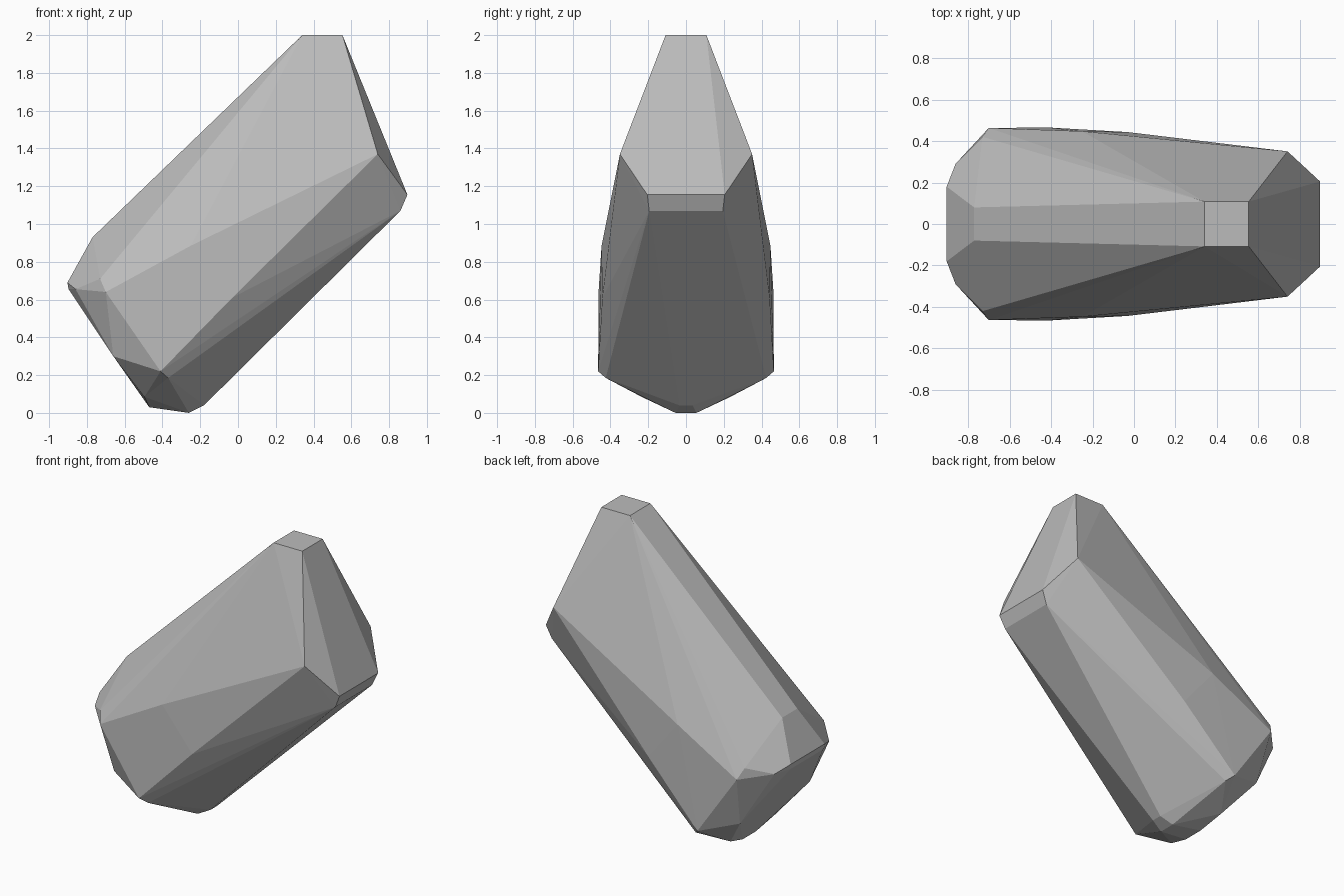
import bpy
import bmesh

# Remove the default cube
cube = bpy.data.objects.get("Cube")
if cube:
    bpy.data.objects.remove(cube, do_unlink=True)

# Stone colour
GREY = (0.5, 0.5, 0.5, 1.0)
stone = bpy.data.materials.new("stone_grey")
stone.use_nodes = True
stone.diffuse_color = GREY
shader = next(n for n in stone.node_tree.nodes if n.type == "BSDF_PRINCIPLED")
shader.inputs["Base Color"].default_value = GREY
shader.inputs["Roughness"].default_value = 0.9

# Corners of one half of the rock, grouped by region
tip = [(0.34, 0.108, 2.0), (0.553, 0.108, 2.0)]
upper_end = [(0.74, 0.35, 1.37), (0.897, 0.205, 1.155), (0.86, 0.195, 1.07)]
flank = [(-0.25, 0.447, 0.885), (-0.03, 0.443, 0.61), (-0.41, 0.465, 0.22)]
shoulder = [(-0.77, 0.08, 0.93), (-0.73, 0.42, 0.71), (-0.7, 0.463, 0.64)]
lower_end = [(-0.903, 0.18, 0.69), (-0.897, 0.17, 0.655),
             (-0.86, 0.29, 0.655), (-0.66, 0.37, 0.3)]
foot = [(-0.37, 0.425, 0.185), (-0.495, 0.235, 0.085), (-0.47, 0.07, 0.03),
        (-0.26, 0.055, 0.0), (-0.18, 0.035, 0.04)]

# Wrap the mirrored corners in a faceted convex shell
bm = bmesh.new()
for x, y, z in tip + upper_end + flank + shoulder + lower_end + foot:
    for side in (-1, 1):
        bm.verts.new((x, side * y, z))
hull = bmesh.ops.convex_hull(bm, input=bm.verts[:])
spare = {v for v in hull["geom_interior"] + hull["geom_unused"]
         if isinstance(v, bmesh.types.BMVert)}
bmesh.ops.delete(bm, geom=list(spare), context="VERTS")

# Merge facets that lie in one plane
bmesh.ops.dissolve_limit(bm, angle_limit=0.01, verts=bm.verts[:], edges=bm.edges[:])
bmesh.ops.recalc_face_normals(bm, faces=bm.faces[:])

# Rock object with flat faces
mesh = bpy.data.meshes.new("rock")
bm.to_mesh(mesh)
bm.free()
mesh.materials.append(stone)
rock = bpy.data.objects.new("rock", mesh)
bpy.context.collection.objects.link(rock)
